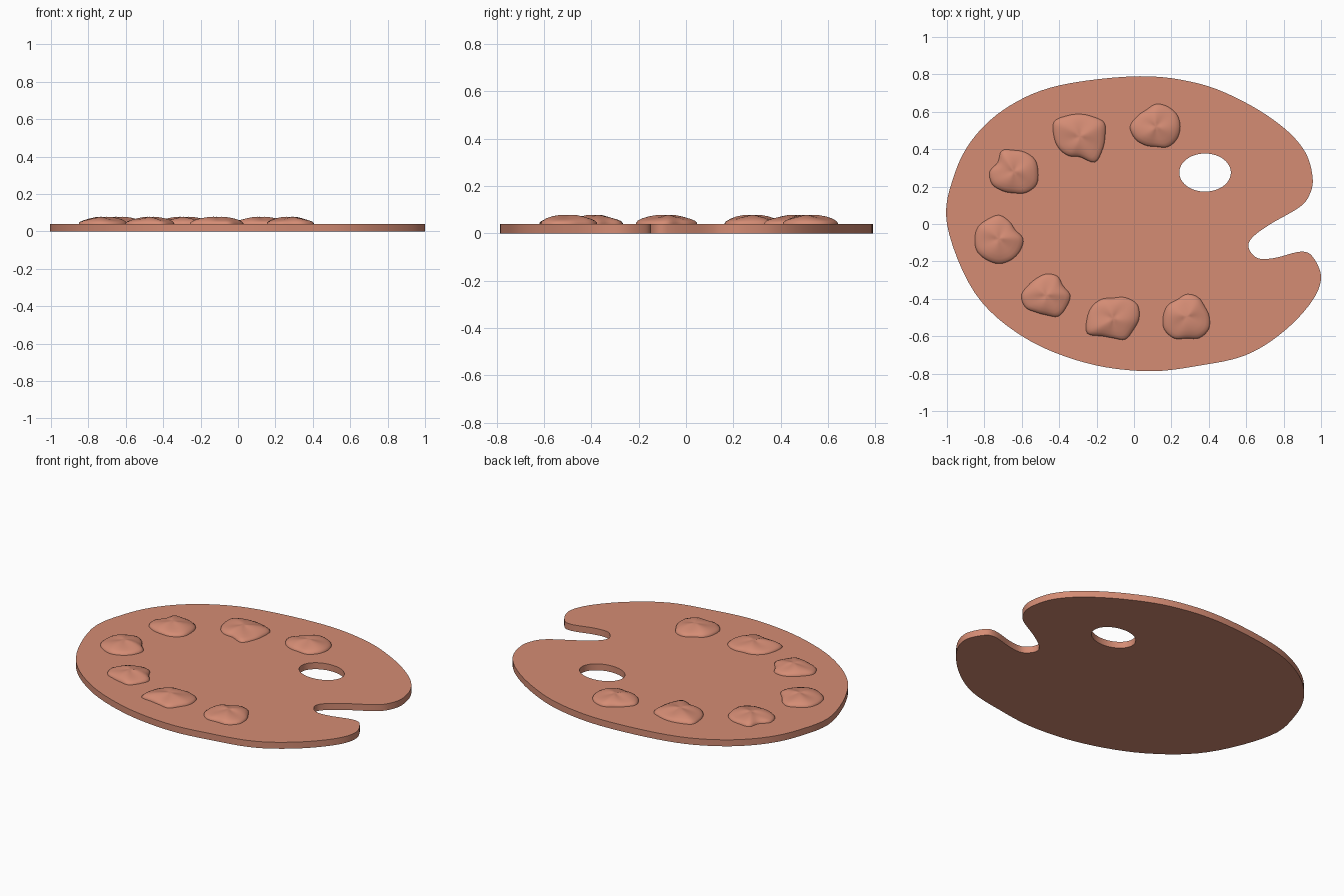
import bpy, bmesh, math, random
from mathutils import Vector

if "Cube" in bpy.data.objects:
    bpy.data.objects.remove(bpy.data.objects["Cube"])

random.seed(4)
clay = bpy.data.materials.new("terracotta")
clay.diffuse_color = (0.66, 0.262, 0.175, 1)
clay.use_nodes = True
clay.node_tree.nodes["Principled BSDF"].inputs["Base Color"].default_value = clay.diffuse_color


def smooth_loop(pts, n):
    """Closed smooth curve through the given 2D points."""
    pts, out = [Vector(p) for p in pts], []
    for i in range(len(pts)):
        a, b, c, d = (pts[(i + k) % len(pts)] for k in (-1, 0, 1, 2))
        for s in range(n):
            t = s / n
            out.append(0.5 * (2 * b + (c - a) * t + (2 * a - 5 * b + 4 * c - d) * t ** 2
                              + (3 * b - a - 3 * c + d) * t ** 3))
    return out


def finish(ob, angle):
    bpy.ops.object.select_all(action='DESELECT')
    bpy.context.view_layer.objects.active = ob
    ob.select_set(True)
    if ob.type == 'CURVE':
        bpy.ops.object.convert(target='MESH')
    bpy.ops.object.shade_smooth_by_angle(angle=math.radians(angle))


# Board: outline with thumb notch, plus an oval thumb hole
outline = [(-1, 0), (-.96, .265), (-.85, .47), (-.66, .635), (-.395, .742), (.03, .79),
           (.35, .75), (.6, .647), (.8, .515), (.915, .385), (.955, .25), (.94, .16),
           (.885, .09), (.73, 0), (.635, -.07), (.612, -.125), (.66, -.182), (.75, -.182),
           (.89, -.148), (.955, -.175), (1, -.285), (.95, -.415), (.8, -.575), (.6, -.7),
           (.35, -.757), (.07, -.787), (-.26, -.742), (-.59, -.605), (-.85, -.37)]
hole = [(.38 + .138 * math.cos(a), .275 + .102 * math.sin(a))
        for a in (math.tau * i / 48 for i in range(48))]
cu = bpy.data.curves.new("palette_board", 'CURVE')
cu.dimensions, cu.fill_mode, cu.extrude = '2D', 'BOTH', 0.02
for loop in (smooth_loop(outline, 6), hole):
    sp = cu.splines.new('POLY')
    sp.points.add(len(loop) - 1)
    for p, co in zip(sp.points, loop):
        p.co = (co[0], co[1], 0, 1)
    sp.use_cyclic_u = True
cu.materials.append(clay)
board = bpy.data.objects.new("palette_board", cu)
board.location.z = 0.02
bpy.context.collection.objects.link(board)
finish(board, 35)

# Paint dabs: centre, then radius (hundredths) every 30 degrees
dabs = [
    ((-.642, .28), (13, 13, 12, 11.5, 13, 10, 13, 13.5, 12, 11.5, 13, 14)),
    ((-.289, .468), (13.5, 15, 12.5, 12, 13, 16, 14, 13, 12, 11, 16, 14)),
    ((.118, .52), (13, 13, 12.5, 12.2, 10.5, 11.5, 14, 13, 11.5, 10.7, 12.5, 13)),
    ((-.722, -.08), (13, 10, 11, 12.8, 12.2, 13, 13, 13.5, 13, 13.3, 13, 13)),
    ((-.47, -.382), (13, 10.5, 12, 11.5, 10.5, 11, 13.3, 12.8, 10.5, 10.5, 13, 12.5)),
    ((-.112, -.505), (14, 15, 13, 11, 12, 13, 14, 16, 11, 10.5, 13, 12.5)),
    ((.283, -.495), (12, 11, 12, 12, 10.5, 12, 12.8, 14, 13.5, 11.7, 13.3, 13.5)),
]
profile = [(1, .036), (.99, .045), (.93, .053), (.8, .061), (.6, .068), (.38, .073), (.18, .076)]
for i, ((cx, cy), radii) in enumerate(dabs):
    ring = smooth_loop([(r / 100 * math.cos(k * math.pi / 6), r / 100 * math.sin(k * math.pi / 6))
                        for k, r in enumerate(radii)], 4)
    n, ph = len(ring), random.uniform(0, 6)
    bm = bmesh.new()
    rows = []
    for t, z in profile:
        amp = .004 * (1 - t) * t * 4      # gentle lumps between rim and crown
        rows.append([bm.verts.new((cx + p.x * t, cy + p.y * t,
                                   z + amp * math.sin(3 * math.tau * j / n + ph)))
                     for j, p in enumerate(ring)])
    for lo, hi in zip(rows, rows[1:]):
        for j in range(n):
            k = (j + 1) % n
            bm.faces.new((lo[j], lo[k], hi[k], hi[j]))
    top = bm.verts.new((cx, cy, .077))
    for j in range(n):
        bm.faces.new((rows[-1][j], rows[-1][(j + 1) % n], top))
    me = bpy.data.meshes.new(f"paint_dab_{i + 1}")
    bm.to_mesh(me)
    bm.free()
    me.materials.append(clay)
    ob = bpy.data.objects.new(me.name, me)
    bpy.context.collection.objects.link(ob)
    finish(ob, 60)
